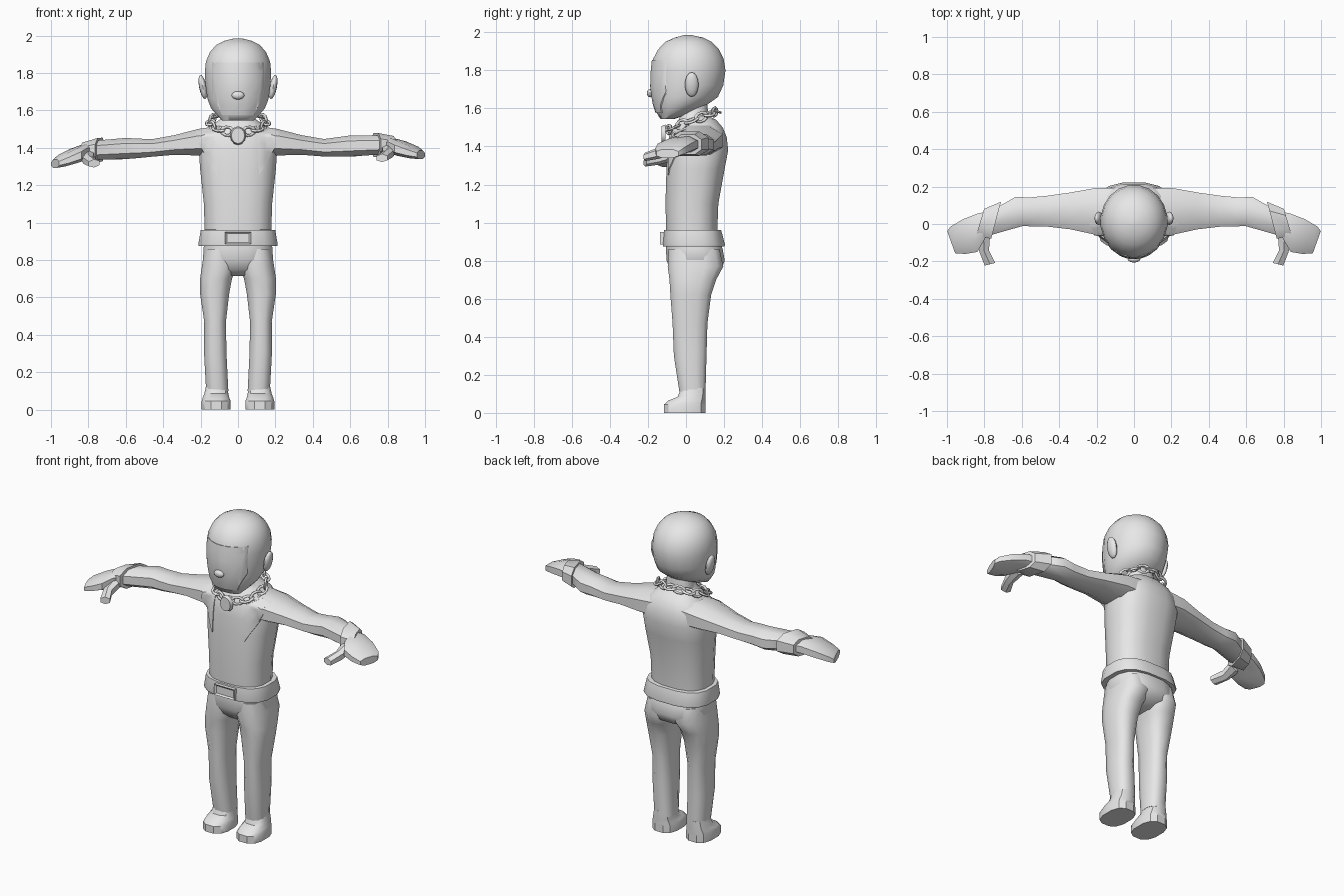
import bpy, bmesh, math
from mathutils import Vector, Matrix
from mathutils.bvhtree import BVHTree

if "Cube" in bpy.data.objects:
    bpy.data.objects.remove(bpy.data.objects["Cube"])

grey = bpy.data.materials.new("plain_grey")
grey.diffuse_color = (0.8, 0.8, 0.8, 1)
grey.use_nodes = True
grey.node_tree.nodes["Principled BSDF"].inputs["Base Color"].default_value = grey.diffuse_color


def finish(name, bm, angle=35):
    bmesh.ops.recalc_face_normals(bm, faces=bm.faces[:])
    me = bpy.data.meshes.new(name)
    bm.to_mesh(me)
    bm.free()
    me.materials.append(grey)
    ob = bpy.data.objects.new(name, me)
    bpy.context.collection.objects.link(ob)
    bpy.ops.object.select_all(action='DESELECT')
    ob.select_set(True)
    bpy.context.view_layer.objects.active = ob
    bpy.ops.object.shade_smooth_by_angle(angle=math.radians(angle))
    return ob


def loft(name, sections, n=12, power=2.0, side=1, drop=0.0, angle=35):
    """Skin superellipse sections given as (centre, half axis u, half axis v)."""
    bm = bmesh.new()
    rings = []
    for c, u, v in sections:
        ring = []
        for i in range(n):
            a = 2 * math.pi * (i + 0.5) / n
            f = [math.copysign(abs(t) ** (2 / power), t) for t in (math.cos(a), math.sin(a))]
            p = Vector(c) + Vector(u) * f[0] + Vector(v) * f[1]
            p.z -= drop * max(0, p.x - 0.45)
            p.x *= side
            ring.append(bm.verts.new(p))
        rings.append(ring)
    for r, s in zip(rings, rings[1:]):
        for i in range(n):
            j = (i + 1) % n
            bm.faces.new((r[i], r[j], s[j], s[i]))
    bm.faces.new(rings[0])
    bm.faces.new(rings[-1])
    return finish(name, bm, angle)


def upright(rows):
    """Rows of (z, x0, x1, y_front, y_back)."""
    return [(((x0 + x1) / 2, (f + b) / 2, z), ((x1 - x0) / 2, 0, 0), (0, (b - f) / 2, 0))
            for z, x0, x1, f, b in rows]


def centred(rows):
    return upright([(z, -h, h, f, b) for z, h, f, b in rows])


def sideways(rows):
    """Rows of (back point, front point, z centre, half height)."""
    out = []
    for (ax, ay), (bx, by), z, h in rows:
        out.append((((ax + bx) / 2, (ay + by) / 2, z),
                    ((ax - bx) / 2, (ay - by) / 2, 0), (0, 0, h)))
    return out


def plate(name, outline, targets, off):
    """Thin panel drawn in x,z and laid over the front of the targets."""
    trees = [BVHTree.FromPolygons([v.co for v in t.data.vertices],
                                  [p.vertices[:] for p in t.data.polygons]) for t in targets]
    bm = bmesh.new()
    bm.faces.new([bm.verts.new((x, 0, z)) for x, z in outline])
    bmesh.ops.triangulate(bm, faces=bm.faces[:])
    bmesh.ops.subdivide_edges(bm, edges=bm.edges[:], cuts=5, use_grid_fill=True)
    for v in bm.verts:
        hits = [t.ray_cast(Vector((v.co.x, -2, v.co.z)), Vector((0, 1, 0)))[0] for t in trees]
        ys = [h.y for h in hits if h]
        v.co.y = (min(ys) if ys else 0) - off
    new = bmesh.ops.extrude_face_region(bm, geom=bm.faces[:])
    bmesh.ops.translate(bm, vec=(0, 0.009, 0),
                        verts=[g for g in new['geom'] if isinstance(g, bmesh.types.BMVert)])
    return finish(name, bm)


def ball(name, loc, size, tilt=0):
    bm = bmesh.new()
    bmesh.ops.create_uvsphere(bm, u_segments=12, v_segments=8, radius=1)
    bm.transform(Matrix.Translation(loc) @ Matrix.Rotation(tilt, 4, 'Y') @ Matrix.Diagonal((*size, 1)))
    return finish(name, bm, 50)


# head, face panel, nose, ears
head = loft("head", centred([
    (1.545, .085, -.135, -.06), (1.575, .115, -.155, .03), (1.61, .145, -.168, .10),
    (1.66, .165, -.178, .17), (1.72, .174, -.185, .198), (1.80, .18, -.182, .21),
    (1.86, .174, -.175, .2), (1.91, .153, -.148, .175), (1.95, .118, -.11, .135),
    (1.972, .075, -.06, .09), (1.985, .02, -.01, .03)]), n=20, angle=60)
plate("face_panel", [(-.14, 1.855), (.14, 1.855), (.14, 1.69), (.085, 1.575),
                     (-.085, 1.575), (-.14, 1.69)], [head], .006)
ball("nose", (0, -.188, 1.68), (.034, .018, .022))
for s, w in ((1, "right"), (-1, "left")):
    ball(w + "_ear", (s * .188, .03, 1.725), (.02, .036, .066), s * .2)

# jacket body with neck
torso = loft("jacket_body", centred([
    (.92, .18, -.105, .165), (1.1, .185, -.11, .172), (1.28, .205, -.105, .205),
    (1.38, .212, -.10, .224), (1.45, .2, -.092, .216), (1.50, .165, -.07, .195),
    (1.54, .115, -.04, .16), (1.56, .085, -.03, .12), (1.64, .08, -.03, .11)]),
    n=16, power=2.6, angle=50)

arms = []
for s, w in ((1, "right"), (-1, "left")):
    d = 0.0 if s > 0 else 0.09
    # sleeve
    arms.append(loft(w + "_sleeve", sideways([
        ((.08, .20), (.08, -.07), 1.435, .09), ((.21, .20), (.21, -.065), 1.43, .076),
        ((.34, .175), (.34, -.035), 1.415, .056), ((.46, .157), (.46, -.02), 1.4, .05),
        ((.56, .147), (.53, -.02), 1.405, .056), ((.635, .15), (.59, -.015), 1.41, .06),
        ((.72, .10), (.77, -.065), 1.415, .055)]), n=8, power=2.4, side=s, drop=d, angle=45))
    # glove cuff
    loft(w + "_cuff", sideways([
        ((.71, .125), (.765, -.085), 1.415, .068), ((.80, .085), (.845, -.065), 1.41, .056)]),
        n=8, power=2.6, side=s, drop=d)
    # mitten hand
    loft(w + "_hand", sideways([
        ((.79, .07), (.79, -.07), 1.41, .042), ((.84, .06), (.805, -.10), 1.41, .045),
        ((.92, .03), (.835, -.155), 1.395, .042), ((.985, -.01), (.90, -.165), 1.375, .034),
        ((1.0, -.035), (.955, -.16), 1.362, .024)]), n=8, power=2.5, side=s, drop=d, angle=45)
    # thumb
    loft(w + "_thumb", sideways([
        ((.845, -.06), (.765, -.06), 1.39, .032), ((.83, -.15), (.772, -.14), 1.365, .03),
        ((.802, -.223), (.738, -.207), 1.345, .022)]), n=6, power=2.3, side=s, drop=d)
    # trouser leg
    loft(w + "_leg", upright([
        (.86, .02, .18, -.095, .18), (.77, .005, .195, -.1, .2), (.70, .03, .205, -.09, .162),
        (.62, .045, .205, -.085, .135), (.47, .063, .182, -.073, .115),
        (.30, .06, .183, -.066, .11), (.10, .05, .172, -.035, .104)]),
        n=12, power=2.6, side=s, angle=50)
    # shoe
    loft(w + "_shoe", upright([
        (0, .037, .196, -.118, .105), (.045, .037, .196, -.118, .105),
        (.065, .045, .19, -.095, .105), (.085, .05, .182, -.045, .105),
        (.13, .055, .172, -.028, .105)]), n=12, power=2.6, side=s)

# lapels
for s, w in ((1, "right"), (-1, "left")):
    plate(w + "_lapel", [(s * x, z) for x, z in (
        (.112, 1.25), (.215, 1.43), (.175, 1.435), (.235, 1.49), (.18, 1.505), (.105, 1.47))],
        [torso] + arms, .006)

# trouser seat
loft("trouser_seat", centred([
    (.92, .18, -.105, .175), (.86, .187, -.107, .195), (.80, .19, -.105, .206),
    (.75, .15, -.08, .185), (.715, .06, -.04, .11)]), n=16, power=2.6, angle=50)

# belt and buckle
loft("belt", centred([
    (.875, .213, -.122, .205), (.885, .215, -.124, .207), (.96, .202, -.117, .187),
    (.962, .18, -.10, .165)]), n=16, power=2.8)
bm = bmesh.new()
bmesh.ops.create_cube(bm, size=1)
bm.transform(Matrix.Translation((0, -.124, .918)) @ Matrix.Diagonal((.14, .026, .066, 1)))
front = min(bm.faces, key=lambda f: f.calc_center_median().y)
bmesh.ops.inset_region(bm, faces=[front], thickness=.014)
bmesh.ops.translate(bm, verts=front.verts[:], vec=(0, .008, 0))
finish("belt_buckle", bm)


# neck chain
def link_mesh(bm, m, major=.023, minor=.0075, n=10, k=6):
    g = [[bm.verts.new(m @ Vector((
        1.45 * (major + minor * math.cos(b)) * math.cos(a),
        (major + minor * math.cos(b)) * math.sin(a), minor * math.sin(b))))
        for b in (2 * math.pi * j / k for j in range(k))]
        for a in (2 * math.pi * i / n for i in range(n))]
    for i in range(n):
        for j in range(k):
            p, q = g[i], g[(i + 1) % n]
            bm.faces.new((p[j], q[j], q[(j + 1) % k], p[(j + 1) % k]))


bm = bmesh.new()
count = 16
for i in range(count):
    a = 2 * math.pi * i / count
    spot = Vector((.148 * math.sin(a), .03 - .13 * math.cos(a), 1.535 - .05 * math.cos(a)))
    tangent = Vector((.148 * math.cos(a), .13 * math.sin(a), .05 * math.sin(a))).normalized()
    out = Vector((math.sin(a), -math.cos(a), 0))
    up = tangent.cross(out).normalized()
    out = up.cross(tangent)
    rot = Matrix((tangent, out, up)).transposed().to_4x4()
    link_mesh(bm, Matrix.Translation(spot) @ rot @ Matrix.Rotation((.3, 1.6)[i % 2], 4, 'X'))
finish("neck_chain", bm, 60)

# plain pendant
bm = bmesh.new()
bmesh.ops.create_cone(bm, cap_ends=True, segments=12, radius1=1, radius2=.85, depth=1)
bm.transform(Matrix.Translation((0, -.118, 1.465)) @ Matrix.Rotation(math.pi / 2, 4, 'X')
             @ Matrix.Diagonal((.042, .05, .02, 1)))
finish("pendant", bm)
